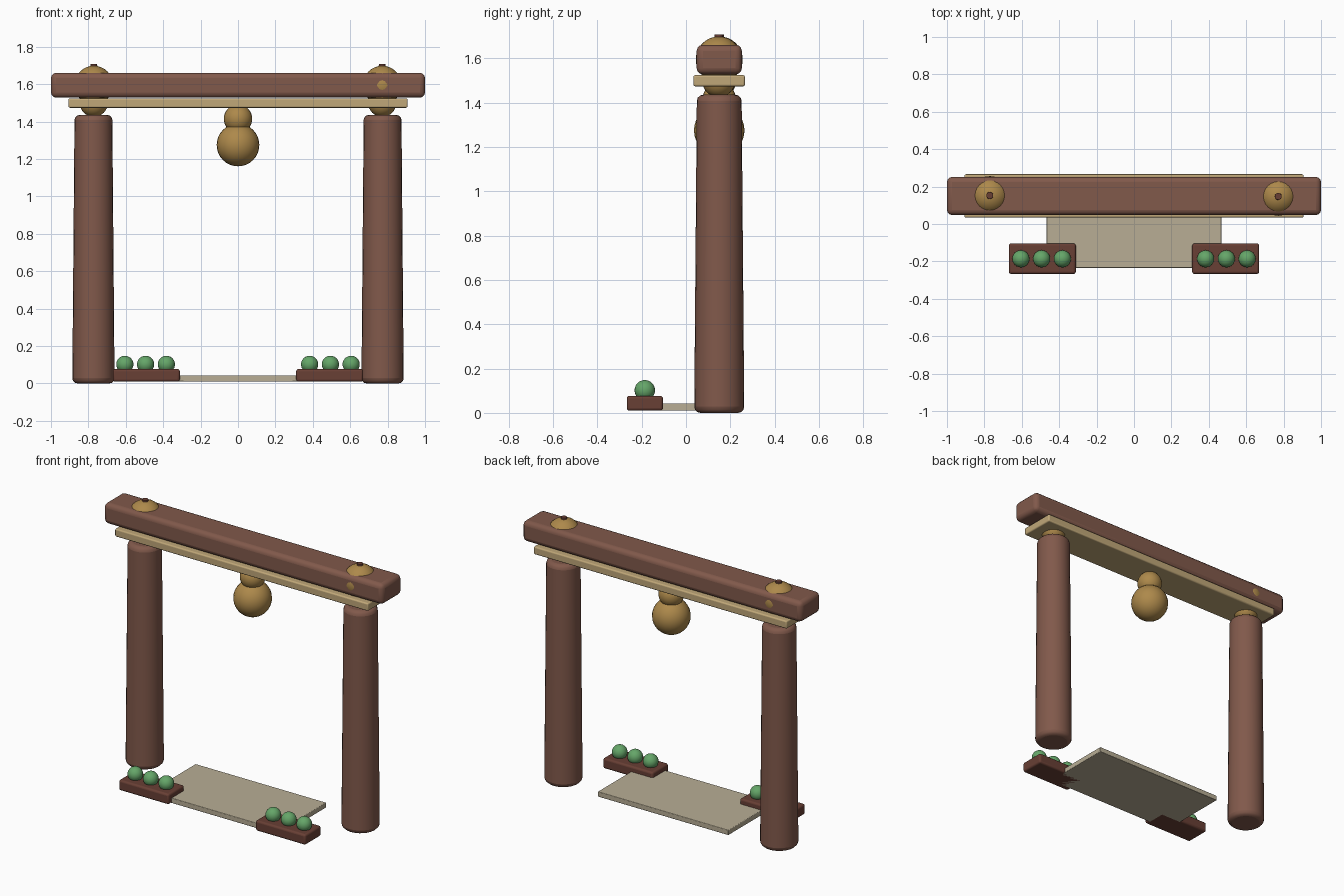
import bpy

if "Cube" in bpy.data.objects:
    bpy.data.objects.remove(bpy.data.objects["Cube"])

Y = 0.15  # depth of the gate line


def mat(name, r, g, b):
    m = bpy.data.materials.new(name)
    m.diffuse_color = (r, g, b, 1)
    m.use_nodes = True
    m.node_tree.nodes["Principled BSDF"].inputs["Base Color"].default_value = m.diffuse_color
    return m


WOOD = mat("wood", 0.22, 0.10, 0.07)
DARK = mat("dark_wood", 0.14, 0.05, 0.035)
GOLD = mat("gold", 0.42, 0.25, 0.07)
TAN = mat("tan", 0.53, 0.39, 0.19)
STONE = mat("stone", 0.48, 0.42, 0.30)
GREEN = mat("green", 0.13, 0.38, 0.14)


def finish(name, m, bevel=0, segments=3):
    o = bpy.context.object
    o.name = name
    o.data.materials.append(m)
    if bevel:
        b = o.modifiers.new("bevel", 'BEVEL')
        b.width, b.segments = bevel, segments
        b.limit_method = 'ANGLE'
        b.angle_limit = 0.9
    bpy.ops.object.shade_smooth_by_angle(angle=0.6)
    return o


def box(name, m, x, y, z, bevel):
    bpy.ops.mesh.primitive_cube_add(
        size=1, location=(sum(x) / 2, sum(y) / 2, sum(z) / 2))
    o = bpy.context.object
    o.scale = (x[1] - x[0], y[1] - y[0], z[1] - z[0])
    bpy.ops.object.transform_apply(location=False, rotation=False, scale=True)
    return finish(name, m, bevel)


def ball(name, m, loc, r):
    bpy.ops.mesh.primitive_uv_sphere_add(
        segments=24, ring_count=16, radius=r, location=loc)
    return finish(name, m)


def cone(name, m, loc, r1, r2, h, bevel=0):
    bpy.ops.mesh.primitive_cone_add(
        vertices=24, radius1=r1, radius2=r2, depth=h, location=loc)
    return finish(name, m, bevel)


# Crossbeam and the board under it
box("crossbeam", WOOD, (-1, 1), (Y - 0.102, Y + 0.102), (1.528, 1.661), 0.028)
box("under_board", TAN, (-0.907, 0.907), (Y - 0.116, Y + 0.116), (1.474, 1.524), 0.008)

# Hanging gourd
ball("gourd_neck", GOLD, (0, Y, 1.415), 0.076)
ball("gourd_body", GOLD, (0, Y, 1.275), 0.114)

# Ground slab
box("ground_slab", STONE, (-0.468, 0.468), (-0.235, 0.235), (0.01, 0.043), 0.004)

for side, s in (("left", -1), ("right", 1)):
    # Tapered post
    cone(side + "_post", WOOD, (s * 0.773, Y, 0.718), 0.113, 0.101, 1.436, 0.028)

    # Gourd set through the beam, with a small stem
    yf = Y - s * 0.0025
    ball(side + "_cap_neck", GOLD, (s * 0.771, yf, 1.50), 0.075)
    ball(side + "_cap_body", GOLD, (s * 0.771, yf, 1.595), 0.1035)
    cone(side + "_cap_stem", DARK, (s * 0.771, yf, 1.69), 0.02, 0.018, 0.034)

    # Planter with three shrubs
    xs = sorted((s * 0.311, s * 0.669))
    box(side + "_planter", DARK, xs, (-0.267, -0.104), (0.01, 0.077), 0.012)
    for i in range(3):
        ball(f"{side}_shrub_{i + 1}", GREEN,
             (s * (0.383 + 0.111 * i), -0.186, 0.102), 0.046)
